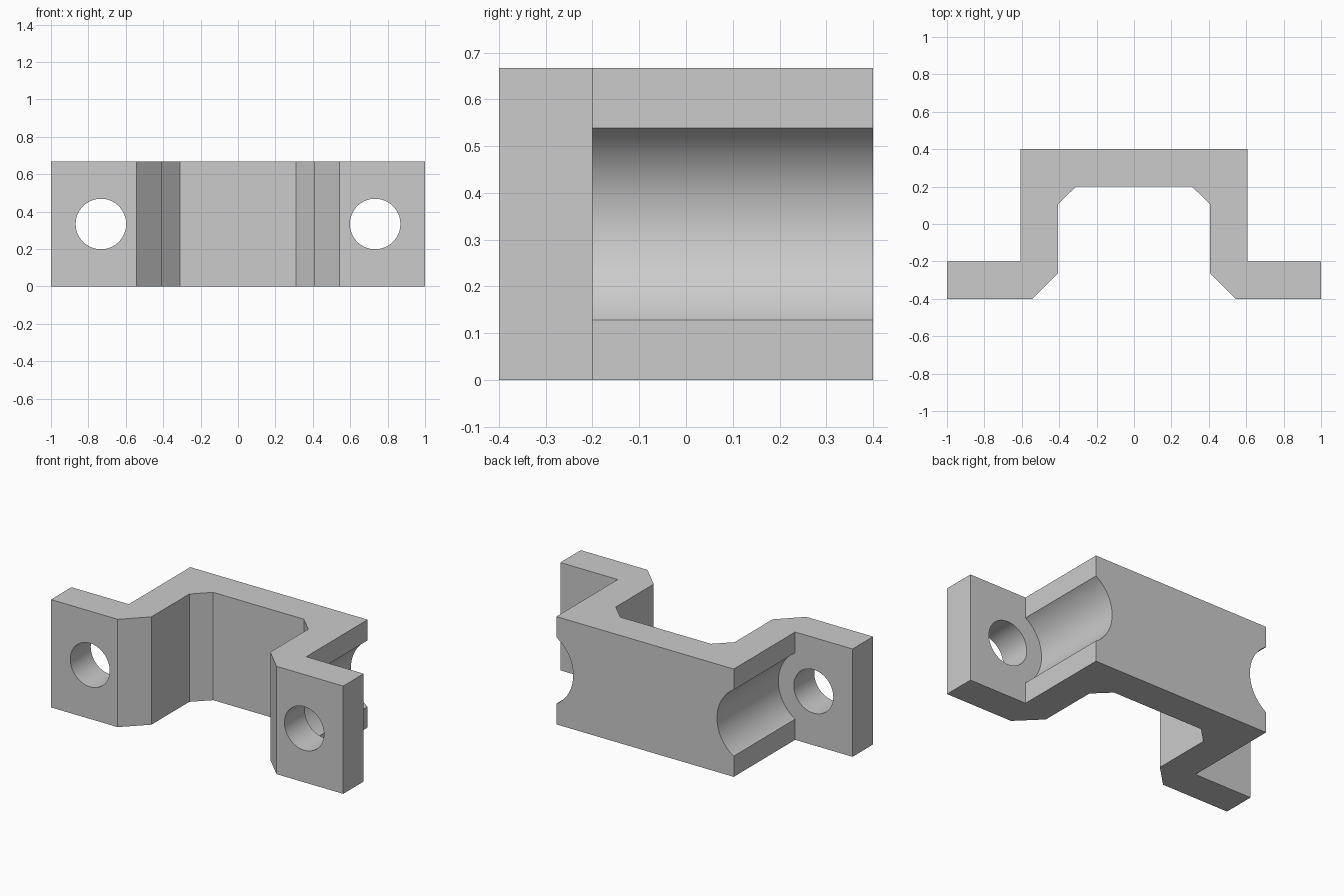
import bpy
import bmesh
from math import cos, sin, tau, radians
from mathutils import Vector

cube = bpy.data.objects.get("Cube")
if cube:
    bpy.data.objects.remove(cube, do_unlink=True)

HEIGHT = 0.667
BOLT_X, BOLT_Z = 0.733, HEIGHT / 2
FLANGE_BACK = -0.2

grey = bpy.data.materials.new("plain grey")
grey.use_nodes = True
grey.diffuse_color = (0.6, 0.6, 0.6, 1)
grey.node_tree.nodes["Principled BSDF"].inputs["Base Color"].default_value = (0.6, 0.6, 0.6, 1)


def prism(name, outline, offset):
    """Sweep a closed outline of 3D points along an offset into a solid."""
    bm = bmesh.new()
    base = [bm.verts.new(p) for p in outline]
    far = [bm.verts.new(Vector(p) + Vector(offset)) for p in outline]
    bm.faces.new(base)
    bm.faces.new(far)
    for i in range(len(base)):
        j = (i + 1) % len(base)
        bm.faces.new((base[i], base[j], far[j], far[i]))
    bmesh.ops.recalc_face_normals(bm, faces=bm.faces)
    mesh = bpy.data.meshes.new(name)
    bm.to_mesh(mesh)
    bm.free()
    mesh.materials.append(grey)
    obj = bpy.data.objects.new(name, mesh)
    bpy.context.collection.objects.link(obj)
    return obj


def cut_bore(target, name, x, radius, y_start, length, sides=64):
    """Cut a round bore running front to back, then discard the cutter."""
    ring = [(x + radius * cos(tau * i / sides), y_start, BOLT_Z + radius * sin(tau * i / sides))
            for i in range(sides)]
    cutter = prism(name, ring, (0, length, 0))
    cutter.hide_render = True
    mod = target.modifiers.new(name, 'BOOLEAN')
    mod.operation = 'DIFFERENCE'
    mod.solver = 'EXACT'
    mod.object = cutter
    bpy.ops.object.modifier_apply(modifier=mod.name)
    bpy.data.objects.remove(cutter, do_unlink=True)


# Hat-shaped bracket: half profile from the inside back to the outside back, mirrored
half = [(0.31, 0.2), (0.407, 0.105), (0.407, -0.265), (0.543, -0.4),
        (1, -0.4), (1, FLANGE_BACK), (0.607, FLANGE_BACK), (0.607, 0.4)]
profile = half + [(-x, y) for x, y in reversed(half)]
bracket = prism("clamp_bracket", [(x, y, 0) for x, y in profile], (0, 0, HEIGHT))

bpy.ops.object.select_all(action='DESELECT')
bpy.context.view_layer.objects.active = bracket
bracket.select_set(True)

# Bolt holes through the flanges, and wider screwdriver clearance along the side walls
for side in (-1, 1):
    cut_bore(bracket, "clearance_cutter", side * BOLT_X, 0.241, FLANGE_BACK, 0.8)
    cut_bore(bracket, "bolt_hole_cutter", side * BOLT_X, 0.135, -0.6, 0.6)

bpy.ops.object.shade_smooth_by_angle(angle=radians(30))
